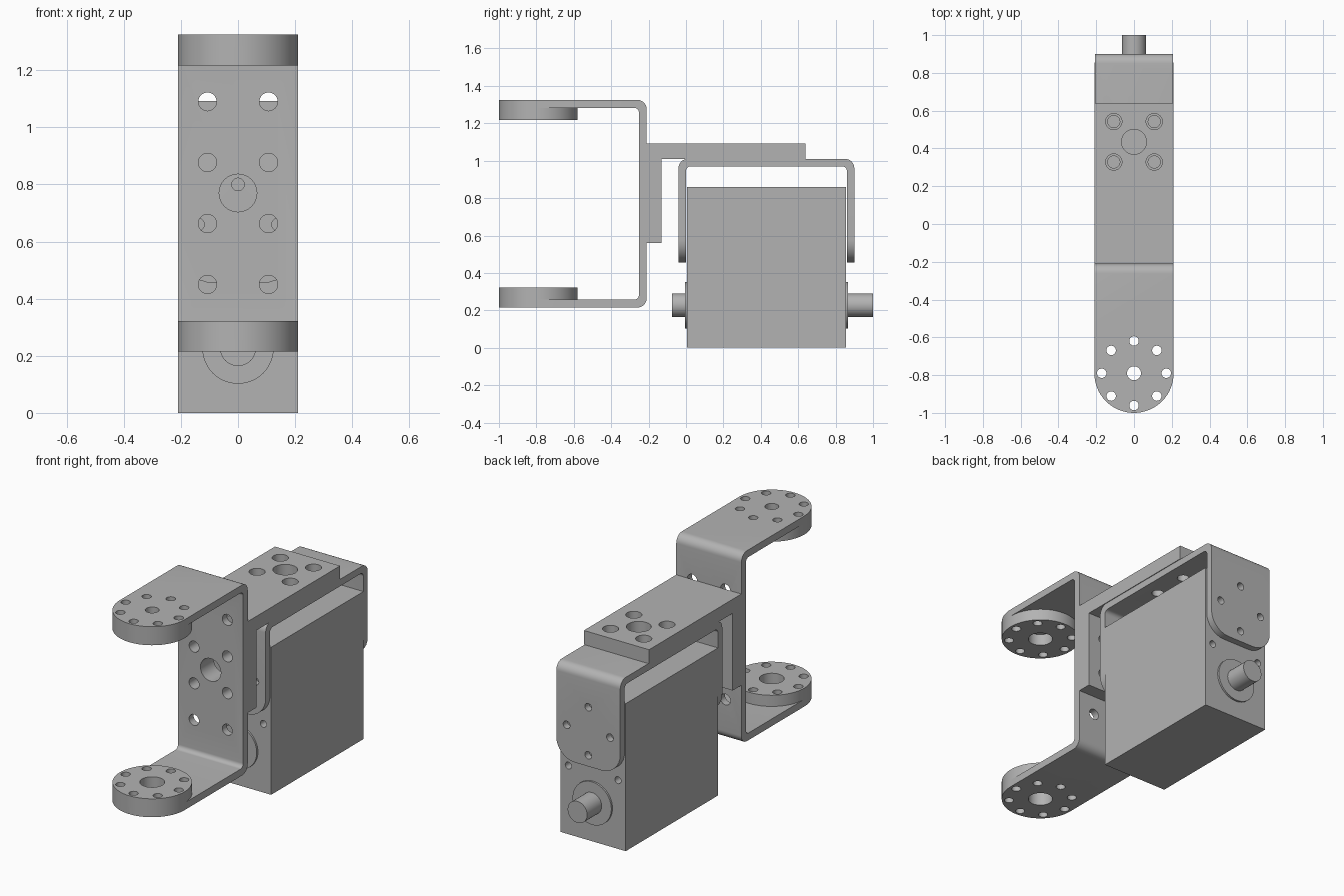
import bpy, bmesh, math
from mathutils import Vector

cube = bpy.data.objects.get("Cube")
if cube:
    bpy.data.objects.remove(cube, do_unlink=True)

grey = bpy.data.materials.new("aluminium grey")
grey.use_nodes = True
GREY = (0.45, 0.45, 0.45, 1)
grey.diffuse_color = GREY
grey.node_tree.nodes["Principled BSDF"].inputs["Base Color"].default_value = GREY

# How a flat outline (a, b) at depth t maps to space, by extrusion axis
PLACE = {"x": lambda a, b, t: (t, a, b),
         "y": lambda a, b, t: (a, t, b),
         "z": lambda a, b, t: (a, b, t)}


def circle(a, b, r, n=32):
    return [(a + r * math.cos(i * math.tau / n), b + r * math.sin(i * math.tau / n))
            for i in range(n)]


def rect(a0, a1, b0, b1):
    return [(a0, b0), (a1, b0), (a1, b1), (a0, b1)]


def rounded(corners, steps=8):
    """Outline from right-angled corners (a, b, radius)."""
    out = []
    for i, (a, b, r) in enumerate(corners):
        p = Vector((a, b))
        if not r:
            out.append((a, b))
            continue
        u = (Vector(corners[i - 1][:2]) - p).normalized()
        v = (Vector(corners[(i + 1) % len(corners)][:2]) - p).normalized()
        centre = p + (u + v) * r
        for k in range(steps + 1):
            t = k / steps * math.pi / 2
            out.append(tuple(centre - v * r * math.cos(t) - u * r * math.sin(t)))
    return out


def build(name, prisms):
    """Object made of extruded outlines: (axis, outline, start, end)."""
    bm = bmesh.new()
    for axis, outline, lo, hi in prisms:
        ends = [[bm.verts.new(PLACE[axis](a, b, t)) for a, b in outline] for t in (lo, hi)]
        bm.faces.new(ends[0])
        bm.faces.new(ends[1])
        n = len(outline)
        for i in range(n):
            j = (i + 1) % n
            bm.faces.new((ends[0][i], ends[0][j], ends[1][j], ends[1][i]))
    bmesh.ops.recalc_face_normals(bm, faces=bm.faces)
    mesh = bpy.data.meshes.new(name)
    bm.to_mesh(mesh)
    bm.free()
    obj = bpy.data.objects.new(name, mesh)
    bpy.context.collection.objects.link(obj)
    mesh.materials.append(grey)
    return obj


def cut(obj, prisms, operation="DIFFERENCE"):
    tool = build("cutter", prisms)
    tool.hide_render = True
    mod = obj.modifiers.new("cut", "BOOLEAN")
    mod.operation, mod.solver, mod.object = operation, "EXACT", tool
    graph = bpy.context.evaluated_depsgraph_get()
    mesh = bpy.data.meshes.new_from_object(obj.evaluated_get(graph))
    obj.modifiers.clear()
    obj.data = mesh
    bpy.data.objects.remove(tool, do_unlink=True)


def holes(axis, spots, r, lo, hi):
    return [(axis, circle(a, b, r), lo, hi) for a, b in spots]


W = 0.21                      # half width of every part
HORN = (0, -0.79)             # centre of the round arm ends

# Servo body with blind screw holes on front and back
SHAFT_Z = 0.227
body = build("servo_body", [("x", rect(0.005, 0.855, 0, 0.86), -W, W)])
screws = [(-0.16, 0.4), (0.16, 0.4)]
cut(body, holes("y", screws, 0.02, -0.1, 0.08) + holes("y", screws, 0.02, 0.78, 1))

# Shafts and their raised rings
build("front_shaft", [("y", circle(0, SHAFT_Z, 0.063), -0.075, 0.005)])
build("front_shaft_ring", [("y", circle(0, SHAFT_Z, 0.125, 48), -0.006, 0.005)])
build("rear_shaft", [("y", circle(0, SHAFT_Z, 0.063), 0.855, 1)])
build("rear_shaft_ring", [("y", circle(0, SHAFT_Z, 0.125, 48), 0.855, 0.866)])

# Inverted U bracket over the servo, legs rounded at the bottom
top_spots = [(x, y) for x in (-0.107, 0.107) for y in (0.328, 0.542)]
top_centre = [(0, 0.435)]
saddle = build("servo_bracket", [("x", rounded([
    (-0.04, 0.455, 0), (0, 0.455, 0), (0, 0.97, 0.025), (0.86, 0.97, 0.025),
    (0.86, 0.455, 0), (0.9, 0.455, 0), (0.9, 1.01, 0.05), (-0.04, 1.01, 0.05)]),
    -0.206, 0.206)])
cut(saddle, [("y", rounded([(-0.206, 0.455, 0.12), (0.206, 0.455, 0.12),
                            (0.206, 1.1, 0), (-0.206, 1.1, 0)]), -0.1, 1)], "INTERSECT")
cut(saddle, holes("y", circle(0, 0.66, 0.14, 4), 0.022, -0.1, 1)
    + holes("z", top_spots, 0.032, 0.9, 1.1) + holes("z", top_centre, 0.066, 0.9, 1.1))

# Thick angle plate joining the two brackets
angle = build("angle_plate", [("x", [(-0.21, 0.56), (-0.13, 0.56), (-0.13, 1.01),
                                     (0.64, 1.01), (0.64, 1.092), (-0.21, 1.092)], -W, W)])
mid_spots = [(x, z) for x in (-0.107, 0.107) for z in (0.663, 0.877)]
cut(angle, holes("y", mid_spots, 0.032, -0.3, -0.1)
    + holes("y", [(0, 0.77)], 0.066, -0.3, -0.1)
    + holes("z", top_spots, 0.043, 0.9, 1.2) + holes("z", top_centre, 0.066, 0.9, 1.2))

# Front C bracket with two round-ended arms
fork = build("fork_bracket", [("x", rounded([
    (-1, 0.215, 0), (-0.21, 0.215, 0.05), (-0.21, 1.325, 0.05), (-1, 1.325, 0),
    (-1, 1.283, 0), (-0.252, 1.283, 0.025), (-0.252, 0.257, 0.025), (-1, 0.257, 0)]), -W, W)])
cut(fork, [("z", rounded([(-W, -1, W), (W, -1, W), (W, 0, 0), (-W, 0, 0)], 16), 0, 2)],
    "INTERSECT")
ring_spots = circle(*HORN, 0.171, 8)
spine_spots = [(x, z) for x in (-0.107, 0.107) for z in (0.45, 0.663, 0.877, 1.09)]
cut(fork, holes("y", spine_spots, 0.032, -0.3, -0.1)
    + holes("y", [(0, 0.77)], 0.066, -0.3, -0.1)
    + holes("z", ring_spots, 0.025, 0.1, 1.5)
    + holes("z", [HORN], 0.037, 1, 1.5) + holes("z", [HORN], 0.066, 0.1, 0.5))

# Round horns inside the arms
for name, lo, hi in (("upper_horn", 1.217, 1.283), ("lower_horn", 0.257, 0.322)):
    horn = build(name, [("z", circle(*HORN, W, 64), lo, hi)])
    cut(horn, holes("z", ring_spots, 0.025, 0.1, 1.5) + holes("z", [HORN], 0.066, 0.1, 1.5))

# Smooth the curved walls, keep the edges sharp
for obj in bpy.context.collection.objects:
    if obj.type == "MESH" and obj.data.materials and obj.data.materials[0] == grey:
        obj.data.shade_smooth()
        obj.data.set_sharp_from_angle(angle=math.radians(30))
